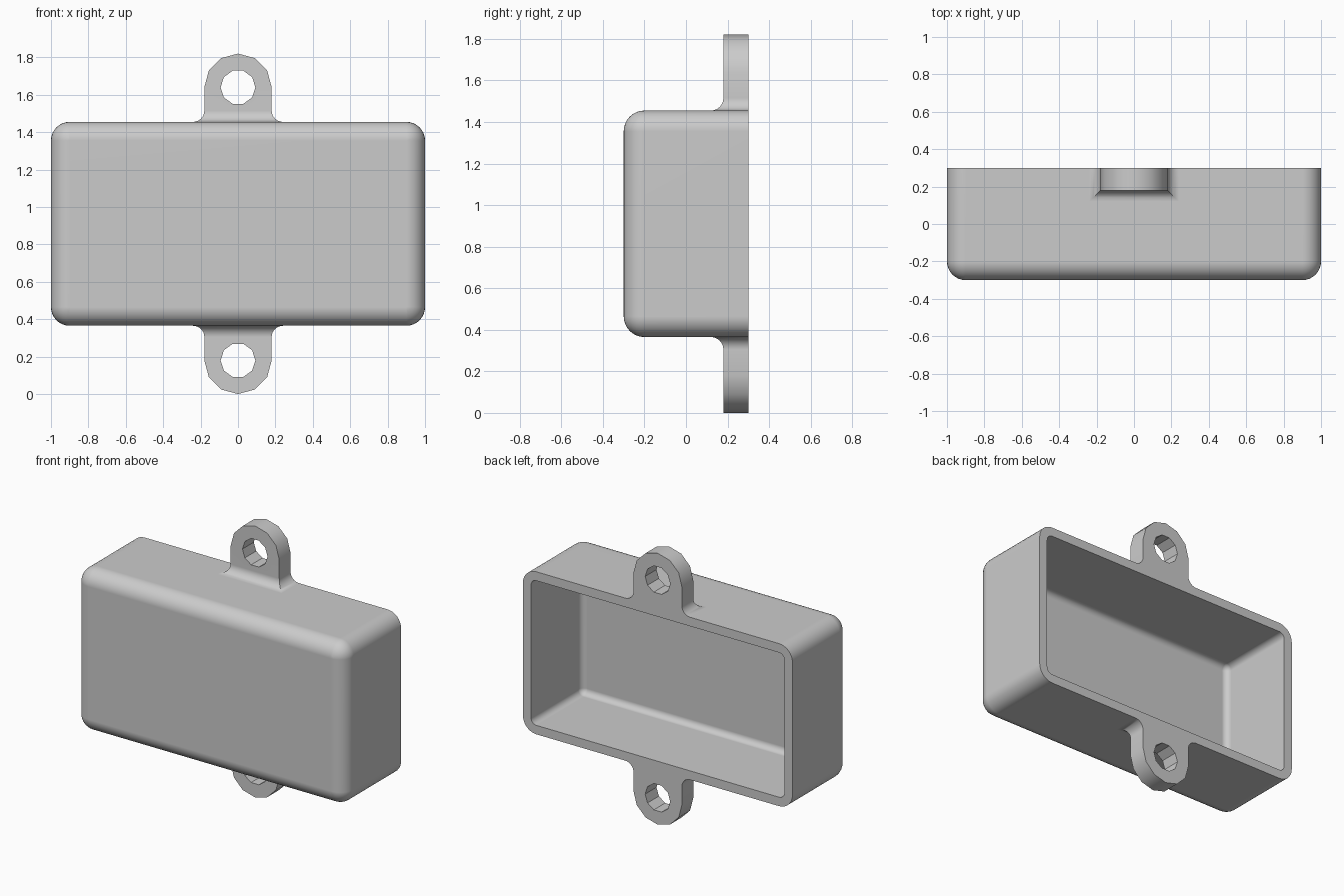
import bpy
import bmesh
from math import sin, cos, pi, radians
from mathutils import Matrix

if "Cube" in bpy.data.objects:
    bpy.data.objects.remove(bpy.data.objects["Cube"])

MID_Z = 0.91                     # height of the case centre
HALF_X, HALF_Z, DEPTH = 1.0, 0.545, 0.3
ROUND, WALL = 0.1, 0.06
STEPS = 8

grey = bpy.data.materials.new("plain_grey")
grey.use_nodes = True
colour = (0.6, 0.6, 0.6, 1)
grey.diffuse_color = colour
grey.node_tree.nodes["Principled BSDF"].inputs["Base Color"].default_value = colour


def make_object(name, bm):
    bmesh.ops.remove_doubles(bm, verts=bm.verts, dist=1e-5)
    bmesh.ops.recalc_face_normals(bm, faces=bm.faces)
    mesh = bpy.data.meshes.new(name)
    bm.to_mesh(mesh)
    bm.free()
    mesh.materials.append(grey)
    obj = bpy.data.objects.new(name, mesh)
    bpy.context.collection.objects.link(obj)
    return obj


def loft(name, rings):
    """Skin a row of closed rings and cap both ends."""
    bm = bmesh.new()
    rows = [[bm.verts.new(p) for p in ring] for ring in rings]
    n = len(rows[0])
    for a, b in zip(rows, rows[1:]):
        for i in range(n):
            j = (i + 1) % n
            bm.faces.new((a[i], a[j], b[j], b[i]))
    bm.faces.new(rows[0])
    bm.faces.new(rows[-1])
    return make_object(name, bm)


def combine(target, tool, operation):
    mod = target.modifiers.new(operation.title(), "BOOLEAN")
    mod.operation, mod.solver, mod.object = operation, "EXACT", tool
    bpy.context.view_layer.objects.active = target
    bpy.ops.object.modifier_apply(modifier=mod.name)
    bpy.data.objects.remove(tool)


def rounded_ring(radius, y):
    """Rounded rectangle around fixed corner centres."""
    cx, cz = HALF_X - ROUND, HALF_Z - ROUND
    points = []
    for quarter, (sx, sz) in enumerate(((1, 1), (-1, 1), (-1, -1), (1, -1))):
        for k in range(STEPS + 1):
            a = (quarter + k / STEPS) * pi / 2
            points.append((sx * cx + radius * cos(a), y,
                           MID_Z + sz * cz + radius * sin(a)))
    return points


def bowl(radius, floor_y):
    """Rings from the rounded floor edge out to the open rim."""
    angles = [k / STEPS * pi / 2 for k in range(STEPS + 1)]
    rings = [rounded_ring(radius * sin(a), floor_y + radius * (1 - cos(a)))
             for a in angles]
    return rings + [rounded_ring(radius, DEPTH)]


# Hollow case, open at the back
outside = bowl(ROUND, -DEPTH)
inside = bowl(ROUND - WALL, WALL - DEPTH)
case = loft("case", outside + inside[::-1])


# Mounting ears with flared roots
def make_ear(side):
    half, front, flare, hole_h = 0.18, 0.18, 0.06, 0.73
    levels = [(HALF_Z - 0.03, half + flare, front - flare)]
    for k in range(STEPS + 1):
        a = k / STEPS * pi / 2
        out = flare * (1 - sin(a))
        levels.append((HALF_Z + flare * (1 - cos(a)), half + out, front - out))
    for k in range(4):
        a = radians(30 * k)
        levels.append((hole_h + half * sin(a), half * cos(a), front))
    rings = [[(w, DEPTH, MID_Z + side * h), (w, f, MID_Z + side * h),
              (-w, f, MID_Z + side * h), (-w, DEPTH, MID_Z + side * h)]
             for h, w, f in levels]
    ear = loft("ear", rings)
    # Ten-sided screw hole
    bm = bmesh.new()
    spot = Matrix.Translation((0, 0.24, MID_Z + side * hole_h))
    turn = Matrix.Rotation(pi / 2, 4, "X") @ Matrix.Rotation(pi / 2, 4, "Z")
    bmesh.ops.create_cone(bm, cap_ends=True, segments=10, radius1=0.093,
                          radius2=0.093, depth=0.4, matrix=spot @ turn)
    # Put a corner of the hole on its horizontal axis
    if not any(abs(v.co.z - spot.translation.z) < 1e-4 for v in bm.verts):
        quarter = spot @ Matrix.Rotation(pi / 2, 4, "Y") @ spot.inverted()
        bmesh.ops.transform(bm, matrix=quarter, verts=bm.verts)
    cutter = make_object("hole_cutter", bm)
    cutter.hide_render = True
    combine(ear, cutter, "DIFFERENCE")
    return ear


for side in (1, -1):
    combine(case, make_ear(side), "UNION")

# Merge flat areas, then smooth the fillets and keep hard edges
bm = bmesh.new()
bm.from_mesh(case.data)
bmesh.ops.remove_doubles(bm, verts=bm.verts, dist=1e-4)
bmesh.ops.dissolve_limit(bm, angle_limit=radians(0.5),
                         verts=bm.verts, edges=bm.edges)
bm.to_mesh(case.data)
bm.free()
bpy.ops.object.select_all(action="DESELECT")
case.select_set(True)
bpy.context.view_layer.objects.active = case
bpy.ops.object.shade_smooth_by_angle(angle=radians(35))
weighted = case.modifiers.new("Even Shading", "WEIGHTED_NORMAL")
weighted.keep_sharp = True
